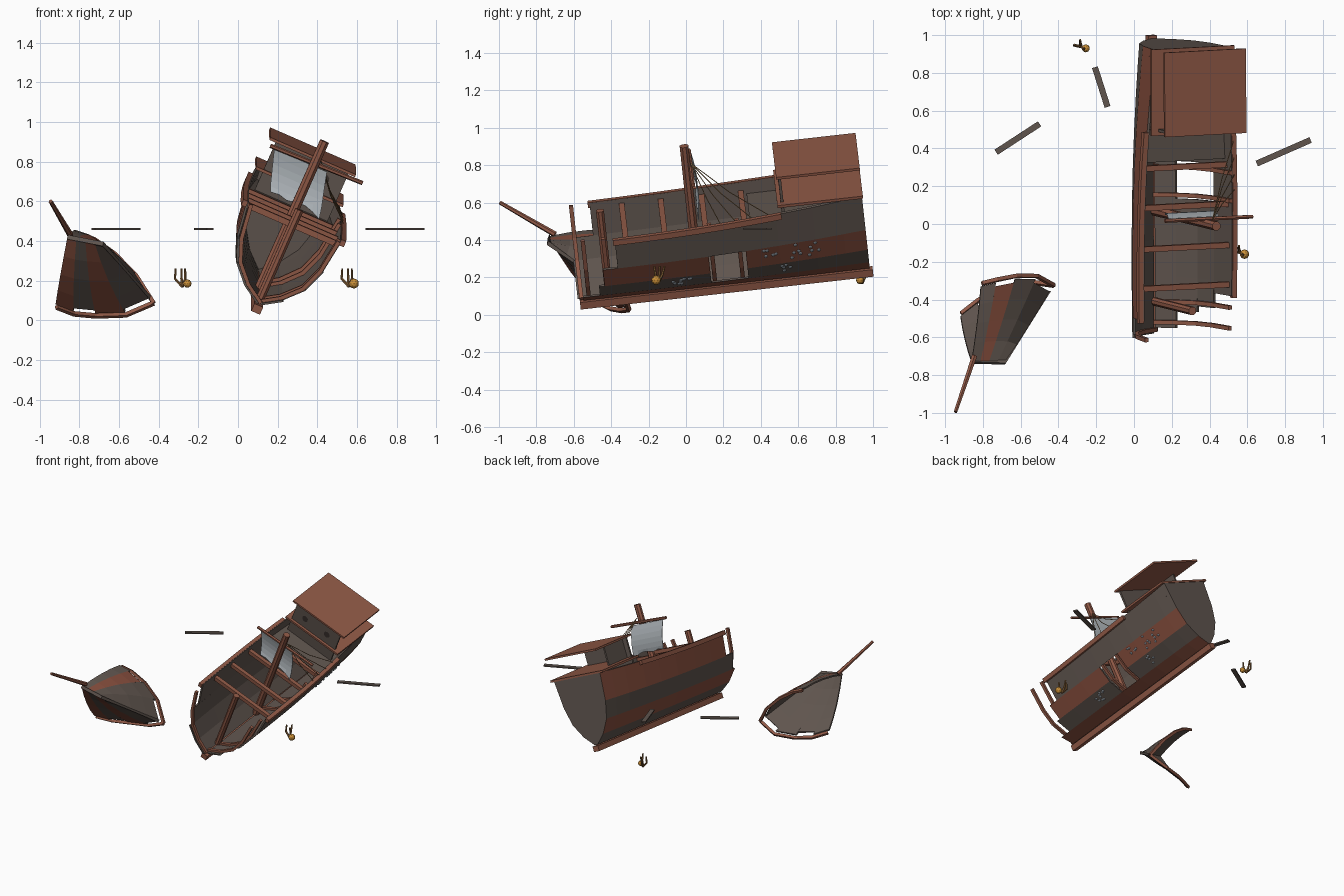
import bpy, bmesh, math, random
from mathutils import Vector as V, Matrix, Euler

if "Cube" in bpy.data.objects:
    bpy.data.objects.remove(bpy.data.objects["Cube"])
random.seed(4)

def material(name, c):
    m = bpy.data.materials.new(name)
    m.diffuse_color = (*c, 1)
    m.use_nodes = True
    m.node_tree.nodes["Principled BSDF"].inputs["Base Color"].default_value = m.diffuse_color
    return m
TIMBER = material("timber brown", (.28, .1, .062))
PLANK = material("plank brown", (.235, .075, .046))
GRAY = material("weathered gray", (.115, .09, .076))
SAIL = material("pale sailcloth", (.46, .5, .53))
ROPE = material("rope", (.3, .18, .08))
DARK = material("dark opening", (.04, .03, .026))
SHELL = material("barnacle gray", (.42, .48, .54))
GOLD = material("coral gold", (.6, .28, .04))
BRANCH = material("coral stem brown", (.24, .12, .04))

# Pose of the heeled main wreck; the loose parts use the world frame
WRECK = Matrix.Translation((.085, .023, .1)) @ Euler(
    [math.radians(a) for a in (7, 23.5, 3)], 'XYZ').to_matrix().to_4x4()
WORLD = Matrix()

def mesh(name, verts, faces, mats, frame=WRECK, idx=None):
    me = bpy.data.meshes.new(name)
    me.from_pydata([tuple(v) for v in verts], [], faces)
    for m in mats:
        me.materials.append(m)
    if idx:
        me.polygons.foreach_set("material_index", idx)
    bm = bmesh.new()
    bm.from_mesh(me)
    bmesh.ops.recalc_face_normals(bm, faces=bm.faces)
    bm.to_mesh(me)
    bm.free()
    ob = bpy.data.objects.new(name, me)
    bpy.context.collection.objects.link(ob)
    ob.matrix_world = frame
    return ob

def sweep(name, pts, a, b, mat, n=4, up=(0, 0, 1), frame=WRECK, taper=1):
    """Section of half sizes a (sideways) and b (along up) swept along points."""
    pts, up, verts, faces = [V(p) for p in pts], V(up), [], []
    for i, p in enumerate(pts):
        t = (pts[min(i + 1, len(pts) - 1)] - pts[max(i - 1, 0)]).normalized()
        u = t.cross(up).normalized()
        v = u.cross(t)
        k = (1 + (taper - 1) * i / (len(pts) - 1)) * (math.sqrt(2) if n == 4 else 1)
        for j in range(n):
            g = 2 * math.pi * (j + .5) / n
            verts.append(p + (u * a * math.cos(g) + v * b * math.sin(g)) * k)
    for i in range(len(pts) - 1):
        for j in range(n):
            q = (j + 1) % n
            faces.append((i*n + j, i*n + q, i*n + n + q, i*n + n + j))
    faces += [tuple(range(n)), tuple(range(len(verts) - n, len(verts)))]
    return mesh(name, verts, faces, [mat], frame)

def box(name, lo, hi, mat, frame=WRECK):
    y, x, z = (lo[1], hi[1]), (lo[0] + hi[0]) / 2, (lo[2] + hi[2]) / 2
    return sweep(name, [(x, y[0], z), (x, y[1], z)], (hi[0] - lo[0]) / 2,
                 (hi[2] - lo[2]) / 2, mat, frame=frame)

def slabs(name, quads, frame):
    """Planks from (outer quad, inner quad, colour index); insides are gray."""
    verts, faces, idx = [], [], []
    for outer, inner, c in quads:
        k = len(verts)
        verts += outer + inner
        faces += [tuple(range(k, k + 4)), tuple(range(k + 4, k + 8))]
        faces += [(k+i, k+(i+1) % 4, k+4+(i+1) % 4, k+4+i) for i in range(4)]
        idx += [c, 1, 1, 1, 1, 1]
    return mesh(name, verts, faces, [PLANK, GRAY], frame, idx)

# ---- Main hull: four strakes per side with broken ends and a hole
PROFILE = [(.015, .05), (.11, .11), (.195, .2), (.24, .315), (.265, .495)]

def hull(side, j, y, inset=0):
    x, z = PROFILE[j]
    w = 1 - .2 * (max(0, y + .1) / 1.07) ** 2 - .15 * max(0, -y - .25) ** 2
    h = .49 + .07 * ((y + .6) / 1.57) ** 2
    return V((side * (x * w - inset), y, .05 + (z - .05) * (h - .05) / .445 + inset * .4))

STARTS = {1: [-.57, -.48, -.45, -.37], -1: [-.6, -.6, -.57, -.48]}
quads = []
for side in (1, -1):
    for j in range(4):
        s = STARTS[side][j]
        ys = [s] + [y for y in (-.3, -.1, .12, .32, .5, .7, .85, .97)]
        for y0, y1 in zip(ys, ys[1:]):
            if side == 1 and j in (1, 2) and y0 == .12:
                continue
            ring = [(j, y0), (j, y1), (j + 1, y1), (j + 1, y0)]
            quads.append(([hull(side, *r) for r in ring],
                          [hull(side, *r, .012) for r in ring],
                          j % 2 if side == 1 else 1 - j % 2))
slabs("hull_planking", quads, WRECK)
outline = [hull(1, j, .97) for j in range(5)] + [hull(-1, j, .97) for j in range(4, -1, -1)]
n = len(outline)
mesh("transom", outline + [p - V((0, .015, 0)) for p in outline],
     [tuple(range(n)), tuple(range(n, 2 * n))] +
     [(i, (i+1) % n, n + (i+1) % n, n + i) for i in range(n)], [GRAY])
box("keel", (-.024, -.59, .004), (.024, .985, .045), TIMBER)

# Ribs, outboard rails and deck beams
for side, ys in ((1, (-.54, -.43, .14, .29)), (-1, (-.58,))):
    for y in ys:
        sweep("rib", [hull(side, j, y, .02) for j in range(5)], .01, .011, TIMBER, up=(0, 1, 0))
    y0 = STARTS[side][3] - .01
    rail = [hull(side, 4, y0 + (.53 - y0) * i / 6) + V((side * .006, 0, -.01)) for i in range(7)]
    sweep("side_rail", rail, .013, .016, TIMBER)
for y in (-.31, -.1, .12, .33):
    w = hull(1, 4, y).x
    box("deck_beam", (-w + .01, y - .015, .445), (w - .01, y + .015, .475), TIMBER)
mesh("stern_deck", [(-.245, .36, .455), (.245, .36, .455), (.205, .96, .47), (-.205, .96, .47)],
     [(0, 1, 2, 3)], [GRAY])

# Raised quarterdeck and open-sided cabin under a flat roof
box("quarterdeck", (-.24, .515, .558), (.24, .975, .573), TIMBER)
box("cabin_roof", (-.235, .525, .722), (.236, .975, .736), TIMBER)
box("cabin_front", (-.2, .535, .46), (.2, .55, .722), GRAY)
box("cabin_port_wall", (-.165, .55, .573), (-.153, .78, .722), GRAY)
for side in (1, -1):
    ring = [(side * .1 + .025 * math.cos(a * math.pi / 5), .531,
             .65 + .025 * math.sin(a * math.pi / 5)) for a in range(10)]
    mesh("cabin_window", ring, [tuple(range(10))], [DARK])

# Masts, yard, torn sail and shrouds
sweep("main_mast", [(0, .055, .06), (0, .055, .875)], .028, .028, TIMBER, 8, (0, 1, 0), taper=.9)
sweep("fore_mast_stump", [(0, -.43, .06), (0, -.43, .555)], .023, .023, TIMBER, 8, (0, 1, 0))
sweep("yard", [(-.24, .08, .742), (.262, .08, .755)], .011, .011, TIMBER, 6)
verts, faces = [], []
N = 6
for i in range(N + 1):
    for j in range(N + 1):
        u, v = i / N, j / N
        x = -.215 + .29 * u + v * (.07 - .01 * u)
        drop = .22 + (random.uniform(-.02, .02) if j == N else 0)
        verts.append((x, .09 + .015 * math.sin(math.pi * v), .735 - drop * v))
for i in range(N):
    for j in range(N):
        k = i * (N + 1) + j
        faces.append((k, k + 1, k + N + 2, k + N + 1))
sail = mesh("torn_sail", verts, faces, [SAIL])
sail.modifiers.new("cloth", 'SOLIDIFY').thickness = .004
for y in (.2, .28, .37, .46):
    end = hull(1, 4, y) + V((0, 0, .01))
    mid = (V((.02, .08, .78)) + end) / 2 - V((0, 0, .02))
    sweep("shroud", [(.02, .08, .78), mid, end], .0025, .0025, ROPE, 5)

# ---- Broken bow lying on its side: strakes run from break to stem
UPPER = [(-.81, -.33, .45), (-.73, -.31, .42), (-.63, -.29, .35), (-.52, -.29, .24), (-.43, -.34, .1)]
LOWER = [(-.92, -.49, .08), (-.83, -.42, .045), (-.72, -.36, .035), (-.57, -.32, .04), (-.43, -.34, .1)]
TIP, FOOT = V((-.86, -.735, .42)), V((-.68, -.74, .385))
OUT = V((.25, .37, .89)).normalized()
quads = []
for sign, brk in ((1, UPPER), (-1, LOWER)):
    def bow(i, s, inset=0):
        p = V(brk[i]).lerp(TIP.lerp(FOOT, i / 4), s)
        k = .02 * 4 * s * (1 - s) * (1 - .8 * (i == 4))
        return p + OUT * sign * (k - inset)
    for i in range(4):
        for s in range(4):
            s0, s1 = s / 4, (s + 1) / 4
            if s == 0:
                s0 += .05 * (i % 2)
            ring = [(i, s0), (i, s1), (i + 1, s1), (i + 1, s0)]
            color = (1, 0, 1, 1)[i] if sign == 1 else i % 2
            quads.append(([bow(*r) for r in ring], [bow(*r, .012) for r in ring], color))
    sweep("bow_rib", [V(p) + V((.005, .015, -.013)) for p in brk], .01, .01, TIMBER,
          up=(-.2, -.84, .5), frame=WORLD)
slabs("bow_planking", quads, WORLD)
sweep("bowsprit", [(-.845, -.70, .43), (-.945, -.995, .6)], .016, .016, TIMBER, 6,
      frame=WORLD, taper=.65)

# Drifting planks
for a, b in (((-.73, .38), (-.5, .53)), ((-.207, .83), (-.14, .62)), ((.65, .32), (.935, .445))):
    sweep("drifting_plank", [(*a, .46), (*b, .46)], .016, .005, GRAY, frame=WORLD)

# Coral clusters and barnacles
def ball(name, p, r, mat, frame=WORLD):
    bm = bmesh.new()
    bmesh.ops.create_icosphere(bm, subdivisions=2 if r > .012 else 1, radius=r,
                               matrix=Matrix.Translation(p))
    me = bpy.data.meshes.new(name)
    bm.to_mesh(me)
    bm.free()
    me.materials.append(mat)
    ob = bpy.data.objects.new(name, me)
    bpy.context.collection.objects.link(ob)
    ob.matrix_world = frame

for x, y, r in ((-.255, .93, .021), (.585, -.16, .025)):
    ball("coral_ball", (x, y, .185), r, GOLD)
    base = V((x - .025, y + .01, .17))
    for dx, dy in ((-.038, .01), (-.005, .035), (.015, -.02)):
        sweep("coral_branch", [base, base + V((dx, dy * .6, .04)), base + V((dx * .9, dy, .09))],
              .009, .009, BRANCH, 6, (0, 1, 0), WORLD, .6)
for y, j in ((-.02, 1), (-.05, 1), (.45, 2), (.52, 1), (.6, 2), (.69, 2)):
    for i in range(5):
        yy = y + random.uniform(-.04, .04)
        ball("barnacle", hull(1, j, yy).lerp(hull(1, j + 1, yy), random.uniform(.2, .9)),
             .01, SHELL, WRECK)
